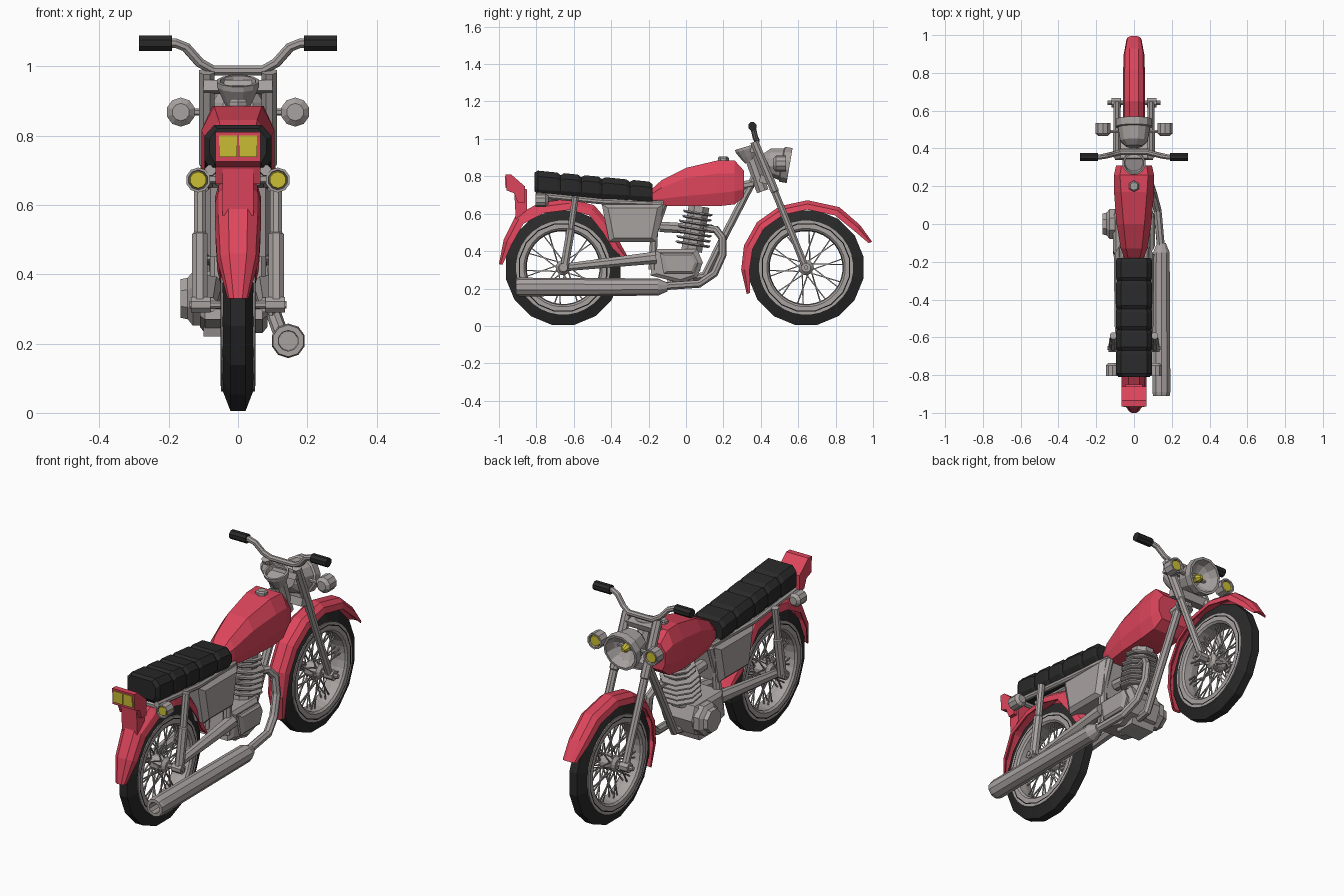
import bpy, bmesh
from math import sin, cos, pi, tau
from mathutils import Vector, Quaternion

cube = bpy.data.objects.get("Cube")
if cube:
    bpy.data.objects.remove(cube, do_unlink=True)


def material(name, rgb):
    m = bpy.data.materials.new(name)
    m.use_nodes = True
    m.diffuse_color = (*rgb, 1)
    m.node_tree.nodes["Principled BSDF"].inputs["Base Color"].default_value = (*rgb, 1)
    return m


RED = material("red paint", (0.73, 0.06, 0.106))
GREY = material("grey metal", (0.39, 0.36, 0.35))
BLACK = material("black rubber", (0.022, 0.022, 0.022))
YELLOW = material("yellow lamp", (0.6, 0.52, 0.035))


def loft(name, rings, mat, loop=False):
    """Skin a row of rings; cap the ends unless the row closes on itself."""
    bm = bmesh.new()
    rows = [[bm.verts.new(p) for p in ring] for ring in rings]
    n = len(rows[0])
    pairs = list(zip(rows, rows[1:])) + ([(rows[-1], rows[0])] if loop else [])
    for a, b in pairs:
        for i in range(n):
            j = (i + 1) % n
            bm.faces.new((a[i], a[j], b[j], b[i]))
    if not loop:
        bm.faces.new(rows[0][::-1])
        bm.faces.new(rows[-1])
    bmesh.ops.recalc_face_normals(bm, faces=bm.faces)
    mesh = bpy.data.meshes.new(name)
    bm.to_mesh(mesh)
    bm.free()
    mesh.materials.append(mat)
    ob = bpy.data.objects.new(name, mesh)
    bpy.context.collection.objects.link(ob)
    return ob


def circle(c, q, r, n):
    return [Vector(c) + q @ Vector((r * cos(tau * (i + .5) / n), r * sin(tau * (i + .5) / n), 0))
            for i in range(n)]


def lathe(name, c, axis, prof, mat, n=12, loop=False):
    """Turn (offset, radius) pairs about an axis."""
    axis = Vector(axis).normalized()
    q = axis.to_track_quat('Z', 'Y')
    return loft(name, [circle(Vector(c) + axis * t, q, r, n) for t, r in prof], mat, loop)


def tube(name, pts, r, mat=GREY, n=8):
    """Round bar along a path, with one radius or one per point."""
    pts = [Vector(p) for p in pts]
    radii = r if isinstance(r, (list, tuple)) else [r] * len(pts)
    rings, q, old = [], None, None
    for i, p in enumerate(pts):
        d = (pts[min(i + 1, len(pts) - 1)] - pts[max(i - 1, 0)]).normalized()
        q = d.to_track_quat('Z', 'Y') if q is None else old.rotation_difference(d) @ q
        old = d
        rings.append(circle(p, q, radii[i], n))
    return loft(name, rings, mat)


def prism(name, poly, x0, x1, mat=GREY, inset=0):
    """Side outline pushed across x, with optional bevelled ends."""
    mid = sum((Vector(p) for p in poly), Vector((0, 0))) / len(poly)
    def ring(x, s):
        return [(x, *(mid + (Vector(p) - mid) * s)) for p in poly]
    rings = [ring(x0, 1), ring(x1, 1)]
    if inset:
        rings = [ring(x0, .8), ring(x0 + inset, 1), ring(x1 - inset, 1), ring(x1, .8)]
    return loft(name, rings, mat)


def section(y, zb, zt, w, top, c):
    """Chamfered cross-section standing at y."""
    half = [(w * .8, zb), (w, zb + c), (w, zt - c), (w * top, zt)]
    return [(x, y, z) for x, z in half] + [(-x, y, z) for x, z in half[::-1]]


# Wheels
def wheel(label, y, z=.312):
    c, ax = (0, y, z), (1, 0, 0)
    lathe(label + "_tyre", c, ax, [(-.04, .205), (-.05, .238), (-.022, .312), (.022, .312),
                                   (.05, .238), (.04, .205)], BLACK, 16, True)
    lathe(label + "_rim", c, ax, [(-.04, .2), (-.049, .21), (-.049, .252), (.049, .252),
                                  (.049, .21), (.04, .2), (0, .195)], GREY, 32, True)
    lathe(label + "_hub", c, ax, [(-.05, .025), (-.035, .04), (.035, .04), (.05, .025)], GREY)
    lathe(label + "_axle", c, ax, [(-.14, .012), (.14, .012)], GREY, 8)
    for s in (-1, 1):
        for i in range(20):
            a = tau * i / 20
            b = a + (.55 if i % 2 else -.55)
            tube(label + "_spoke", [(s * .032, y + .035 * cos(a), z + .035 * sin(a)),
                                    (s * .012, y + .2 * cos(b), z + .2 * sin(b))], .004, GREY, 4)


wheel("rear_wheel", -.657)
wheel("front_wheel", .642)


# Fenders
def fender(name, cy, path, widths, depths):
    rings = []
    for (y, z), w, d in zip(path, widths, depths):
        out = Vector((0, y - cy, z - .312)).normalized()
        half = [(w, d), (w * .85, d * .4), (w * .42, 0)]
        inner = [(w * .36, .012), (w * .75, d * .4 + .01), (w * .9, d)]
        prof = [(-x, h) for x, h in half] + [(x, h) for x, h in half[::-1]]
        prof += [(x, h) for x, h in inner[::-1]] + [(-x, h) for x, h in inner]
        rings.append([Vector((x, y, z)) - out * h for x, h in prof])
    loft(name, rings, RED)


fender("rear_fender", -.657,
       [(-1, .33), (-.975, .46), (-.91, .59), (-.78, .66), (-.62, .68), (-.49, .645),
        (-.40, .54), (-.345, .43), (-.30, .35)],
       [.03, .06, .067, .067, .067, .067, .065, .06, .045],
       [.02, .05, .06, .06, .06, .06, .06, .05, .02])
fender("front_fender", .642,
       [(.325, .17), (.295, .30), (.31, .43), (.38, .555), (.50, .64), (.65, .672),
        (.82, .635), (.93, .54), (.995, .45)],
       [.035, .05, .057, .058, .058, .058, .058, .055, .04],
       [.02, .045, .05, .05, .05, .05, .05, .045, .02])

# Fuel tank and cap
loft("fuel_tank", [section(*s) for s in (
    (-.185, .65, .73, .05, .6, .025), (-.13, .64, .78, .07, .6, .04),
    (0, .64, .845, .092, .6, .055), (.17, .64, .885, .106, .65, .07),
    (.26, .65, .885, .106, .7, .07), (.31, .69, .83, .095, .7, .04))], RED)
lathe("tank_cap", (0, .2, .875), (0, 0, 1), [(0, .03), (.022, .03), (.03, .022)], GREY, 6)

# Ribbed seat
edges = [-.81, -.67, -.56, -.45, -.30, -.18]
rings = []
for a, b in zip(edges, edges[1:]):
    for y, k in ((a, 1), (a + .018, 0), (b - .018, 0), (b, 1)):
        t = (y + .81) / .63
        rings.append(section(y, .70 - .04 * t, .832 - .062 * t - .012 * k,
                             .096 - .006 * k, .72, .03))
for i, ring in enumerate(rings[:1]):
    rings[i] = [(x * .92, y, z if z > .75 else z + .02) for x, y, z in ring]
loft("seat", rings, BLACK)

# Tail bracket and light
prism("tail_light_housing", [(-.965, .81), (-.935, .81), (-.86, .745), (-.86, .66),
                             (-.90, .66), (-.92, .71), (-.96, .725)], -.065, .065, RED)
prism("tail_bracket", [(-.92, .75), (-.85, .73), (-.85, .62), (-.91, .57)], -.045, .045, RED)
for s in (-1, 1):
    prism("tail_lens", [(-.968, .8), (-.966, .738), (-.96, .738), (-.96, .8)],
          s * .003, s * .055, YELLOW)


# Turn signals
def signal(name, c, d, r):
    lathe(name, c, (0, d, 0), [(-.035, r * .6), (-.02, r), (.035, r), (.035, r * .8),
                               (.02, r * .75)], GREY, 10)
    lathe(name + "_lens", c, (0, d, 0), [(.02, r * .72), (.03, r * .65)], YELLOW, 10)


for s in (-1, 1):
    signal("front_signal", (s * .165, .5, .868), 1, .042)
    signal("rear_signal", (s * .115, -.77, .672), -1, .036)
tube("front_signal_bar", [(-.15, .49, .868), (.15, .49, .868)], .01, n=6)
tube("rear_signal_bar", [(-.1, -.77, .675), (.1, -.77, .675)], .014, n=6)

# Headlight with bulb, and gauge
tilt = Vector((0, 1, -.17)).normalized()
lathe("headlight", (0, .48, .87), tilt, [(-.07, .045), (-.04, .075), (.03, .088), (.035, .098),
                                         (.075, .098), (.075, .085), (.03, .07), (0, .03)], GREY)
lathe("headlight_bulb", (0, .48, .87), tilt, [(0, .02), (.03, .022), (.05, .01)], YELLOW, 8)
lathe("gauge", (0, .335, .905), (0, -.3, 1), [(-.03, .03), (0, .045), (.04, .062), (.055, .062),
                                              (.055, .052), (.035, .048)], GREY)

# Front fork and steering head
for s in (-1, 1):
    tube("fork_leg", [(s * .09, .365, .985), (s * .09, .475, .72), (s * .09, .476, .715),
                      (s * .09, .642, .305)], [.024, .024, .02, .02])
    lathe("fork_foot", (s * .09, .642, .312), (s, 0, 0), [(-.02, .026), (.03, .026)], GREY, 8)
prism("upper_clamp", [(.35, .96), (.4, .95), (.39, .92), (.34, .93)], -.1, .1)
prism("lower_clamp", [(.40, .81), (.47, .79), (.46, .75), (.39, .77)], -.1, .1)
tube("steering_head", [(0, .34, .92), (0, .41, .72)], .035)

# Handlebar and grips
side = [(.28, .355, 1.067), (.18, .355, 1.067), (.15, .36, 1.055), (.11, .37, 1.01),
        (.07, .38, .988)]
tube("handlebar", [(-x, y, z) for x, y, z in side] + side[::-1], .015)
for s in (-1, 1):
    tube("grip", [(s * .285, .355, 1.067), (s * .19, .355, 1.067)], .024, BLACK)

# Frame, swingarm and rear shocks
tube("down_tube", [(0, .37, .8), (0, .20, .47), (0, .1, .27), (0, -.1, .24)], .022)
tube("backbone", [(0, .36, .76), (0, -.15, .67), (0, -.75, .69)], .025)
for s in (-1, 1):
    tube("seat_rail", [(s * .06, -.12, .655), (s * .08, -.45, .665), (s * .08, -.8, .70)], .016)
    tube("frame_post", [(s * .06, -.12, .65), (s * .06, -.17, .5), (s * .06, -.18, .3)], .022)
    tube("swingarm", [(s * .075, -.16, .365), (s * .08, -.657, .312)], [.035, .022])
    tube("rear_shock", [(s * .11, -.592, .69), (s * .11, -.615, .52), (s * .11, -.616, .515),
                        (s * .11, -.65, .31)], [.019, .019, .024, .024])
    lathe("shock_foot", (s * .11, -.655, .312), (s, 0, 0), [(-.03, .024), (.025, .024)], GREY, 8)
prism("side_panels", [(-.45, .65), (-.12, .65), (-.16, .45), (-.41, .45)], -.1, .1, GREY, .02)

# Engine
prism("crankcase", [(-.17, .41), (.06, .41), (.09, .34), (.06, .26), (-.03, .23),
                    (-.19, .27)], -.11, .085, GREY, .015)
prism("right_cover", [(-.14, .39), (.04, .39), (.065, .34), (.04, .28), (-.12, .28)],
      .08, .11, GREY, .01)
lathe("left_cover", (-.1, 0, .33), (-1, 0, 0), [(0, .085), (.03, .085), (.045, .065),
                                                (.066, .06)], GREY, 8)
prism("sump", [(-.1, .28), (.05, .28), (.03, .22), (-.08, .22)], -.1, .04)
lean = Vector((0, .16, 1)).normalized()
tube("cylinder_block", [(0, .03, .4), (0, .07, .64)], .06)
for i in range(7):
    r = .1 if i < 5 else .085
    lathe("cooling_fin", Vector((0, .035, .43)) + lean * .028 * i, lean,
          [(0, r * .9), (.006, r), (.014, r)], GREY, 8)
tube("carburettor", [(0, .02, .52), (0, -.14, .53)], .03)

# Exhaust
tube("exhaust_pipe", [(.04, .1, .52), (.06, .16, .515), (.08, .195, .47), (.09, .195, .38),
                      (.105, .15, .28), (.125, .07, .225), (.145, -.15, .21)], .022)
lathe("muffler", (.145, -.1, .208), (0, -1, 0), [(0, .024), (.05, .046), (.79, .05), (.81, .046),
                                                 (.81, .03), (.7, .028)], GREY, 10)
